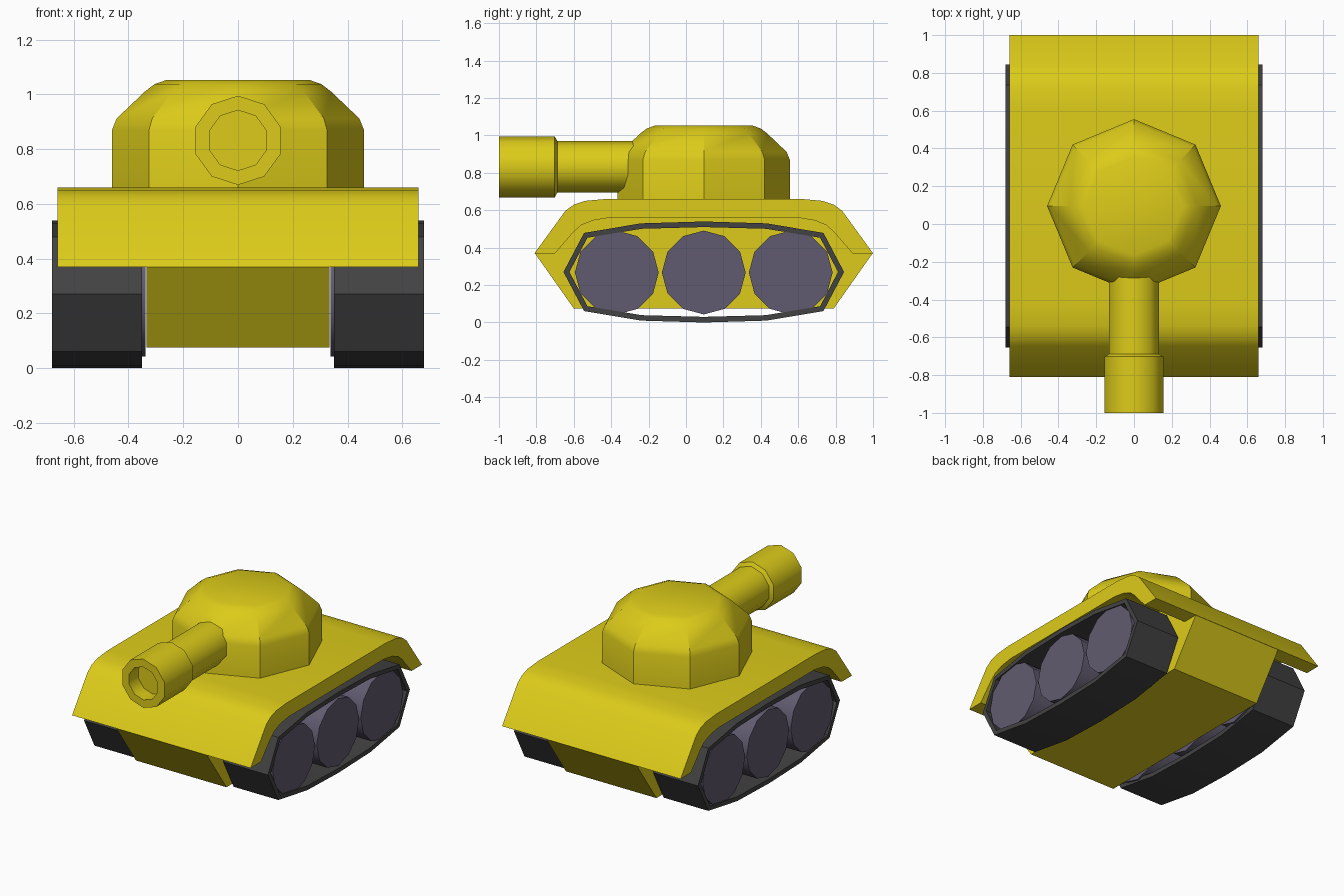
import bpy, bmesh, math
from mathutils import Matrix

if "Cube" in bpy.data.objects:
    bpy.data.objects.remove(bpy.data.objects["Cube"])


def material(name, rgb):
    m = bpy.data.materials.new(name)
    m.diffuse_color = (*rgb, 1)
    m.use_nodes = True
    m.node_tree.nodes["Principled BSDF"].inputs["Base Color"].default_value = m.diffuse_color
    return m


YELLOW = material("yellow_paint", (0.72, 0.6, 0.01))
RUBBER = material("dark_rubber", (0.055, 0.055, 0.055))
STEEL = material("wheel_steel", (0.12, 0.105, 0.16))
MID = 0.095      # y centre of hull, turret and tracks


def finish(name, bm, mat, angle=30):
    bmesh.ops.recalc_face_normals(bm, faces=bm.faces)
    me = bpy.data.meshes.new(name)
    bm.to_mesh(me)
    bm.free()
    ob = bpy.data.objects.new(name, me)
    bpy.context.collection.objects.link(ob)
    me.materials.append(mat)
    bpy.ops.object.select_all(action='DESELECT')
    ob.select_set(True)
    bpy.context.view_layer.objects.active = ob
    bpy.ops.object.shade_smooth_by_angle(angle=math.radians(angle))
    return ob


def extrude_x(name, outer, x0, x1, mat, inner=None, closed=True):
    """Extrude a (y, z) outline along x; with inner, make a band between both."""
    bm = bmesh.new()
    def rows(pts):
        return [[bm.verts.new((x, y, z)) for y, z in pts] for x in (x0, x1)]
    def walls(a, b, count):
        for i in range(count):
            j = (i + 1) % len(a)
            bm.faces.new((a[i], a[j], b[j], b[i]))
    a, b = rows(outer)
    if inner is None:
        walls(a, b, len(a))
        bm.faces.new(a)
        bm.faces.new(b)
    else:
        c, d = rows(inner)
        n = len(a) if closed else len(a) - 1
        walls(a, b, n)
        walls(c, d, n)
        walls(a, c, n)
        walls(b, d, n)
        if not closed:
            for i in (0, -1):
                bm.faces.new((a[i], b[i], d[i], c[i]))
    return finish(name, bm, mat)


def lathe(name, profile, sides, matrix, mat, angle=30):
    """Revolve (radius, height) points about local z, capping both ends."""
    bm = bmesh.new()
    rings = [[bm.verts.new((r * math.cos(2 * math.pi * i / sides),
                            r * math.sin(2 * math.pi * i / sides), h))
              for i in range(sides)] for r, h in profile]
    for a, b in zip(rings, rings[1:]):
        for i in range(sides):
            j = (i + 1) % sides
            bm.faces.new((a[i], a[j], b[j], b[i]))
    bm.faces.new(rings[0])
    bm.faces.new(rings[-1])
    bm.transform(matrix)
    return finish(name, bm, mat, angle)


def mirrored(half):
    """Complete a front-half outline by reflecting it about the hull centre."""
    return half + [(2 * MID - y, z) for y, z in reversed(half)]


# Curved upper hull with overhanging fenders
extrude_x("fender_shell",
          mirrored([(-0.81, 0.37), (-0.645, 0.597), (-0.60, 0.63), (-0.54, 0.65), (-0.43, 0.66)]),
          -0.66, 0.66, YELLOW,
          mirrored([(-0.70, 0.37), (-0.60, 0.485), (-0.56, 0.52), (-0.50, 0.545), (-0.41, 0.56)]),
          closed=False)

# Narrow lower hull between the tracks
extrude_x("lower_hull", mirrored([(-0.60, 0.075), (-0.808, 0.37), (-0.65, 0.56), (-0.45, 0.6)]),
          -0.335, 0.335, YELLOW)

# Octagonal domed turret
lathe("turret", [(0.46, 0.6), (0.46, 0.87), (0.443, 0.912), (0.34, 1.01), (0.305, 1.037), (0.26, 1.053)],
      8, Matrix.Translation((0, MID, 0)), YELLOW)

# Ten-sided gun barrel with thicker hollow muzzle
aim = (Matrix.Translation((0, 0, 0.832)) @ Matrix.Rotation(math.radians(90), 4, 'X')
       @ Matrix.Rotation(math.radians(90), 4, 'Z'))
lathe("gun_barrel", [(0.138, 0.1), (0.138, 0.688), (0.163, 0.702), (0.163, 1.0), (0.11, 1.0), (0.11, 0.9)],
      10, aim, YELLOW, 40)

# Track bands and three wheels on each side
upper = [(0.75, 0.0), (0.64, 0.209), (0.335, 0.26), (0, 0.27)]
upper_in = [(0.718, 0.0), (0.622, 0.183), (0.332, 0.231), (0, 0.24)]


def loop(quarter):
    half = quarter + [(-y, z) for y, z in reversed(quarter[:-1])]
    full = half + [(y, -z) for y, z in reversed(half[1:-1])]
    return [(MID + y, 0.27 + z) for y, z in full]


for side, s in (("right", 1), ("left", -1)):
    extrude_x(side + "_track", loop(upper), s * 0.35, s * 0.68, RUBBER, loop(upper_in))
    for i, dy in enumerate((-0.465, 0, 0.465)):
        m = Matrix.Translation((s * 0.505, MID + dy, 0.267)) @ Matrix.Rotation(math.radians(90), 4, 'Y')
        lathe(f"{side}_wheel_{i + 1}", [(0.224, -0.167), (0.224, 0.167)], 12, m, STEEL, 35)
